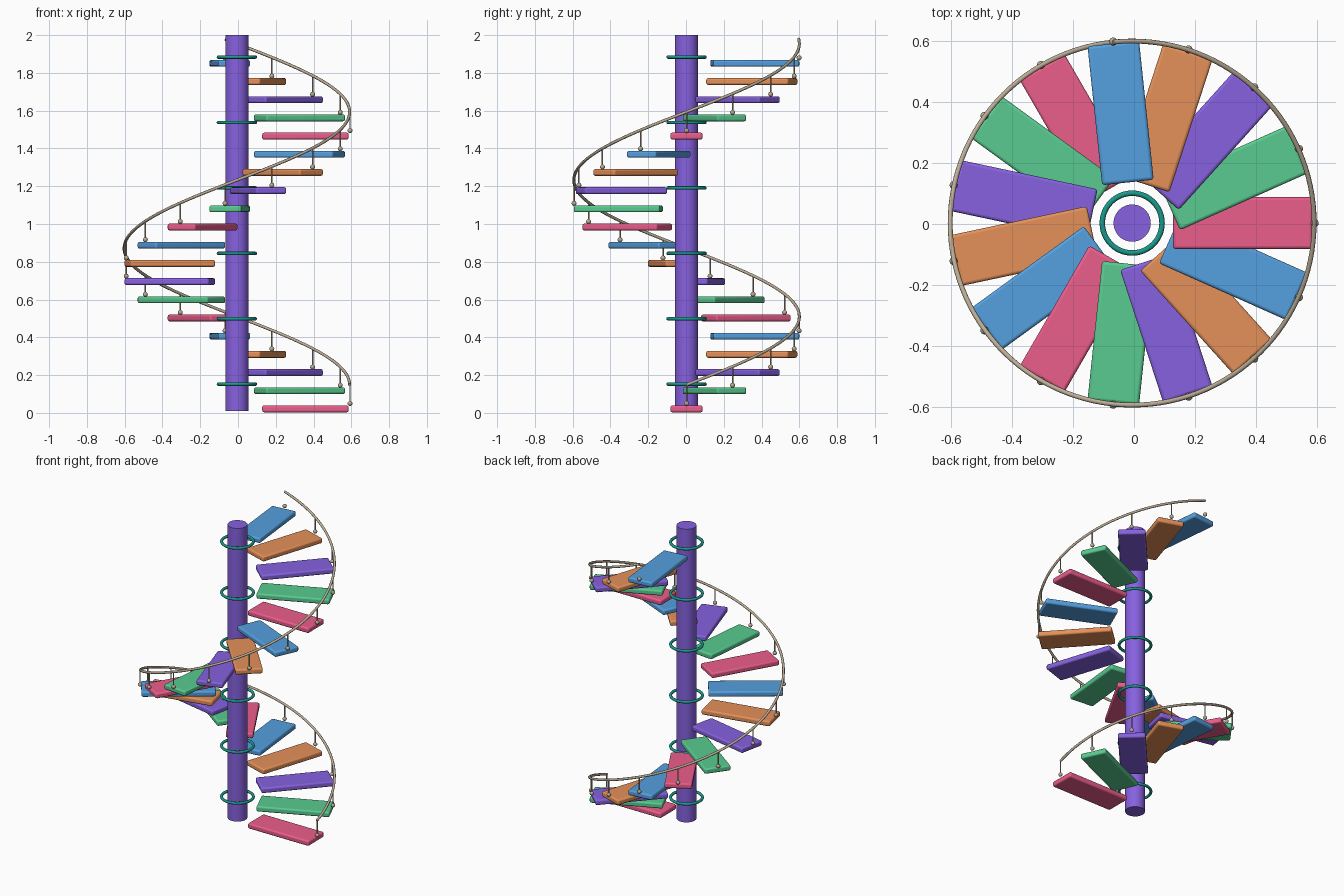
import bpy
from math import radians, cos, sin

if "Cube" in bpy.data.objects:
    bpy.data.objects.remove(bpy.data.objects["Cube"])

CX, CY = -0.006, 0.003      # stair axis
N, TURN, RISE, Z0 = 20, radians(24), 0.0963, 0.021
RAIL_R, RAIL_LIFT = 0.597, 0.128


def material(name, rgb):
    m = bpy.data.materials.new(name)
    m.diffuse_color = (*rgb, 1)
    m.use_nodes = True
    m.node_tree.nodes["Principled BSDF"].inputs["Base Color"].default_value = m.diffuse_color
    return m


tread_mats = [material("pink", (0.83, 0.11, 0.26)), material("green", (0.10, 0.60, 0.28)),
              material("purple", (0.24, 0.12, 0.74)), material("orange", (0.78, 0.28, 0.10)),
              material("blue", (0.09, 0.35, 0.74))]
teal = material("teal", (0.01, 0.32, 0.26))
tan = material("tan", (0.50, 0.42, 0.31))


def finish(name, mat):
    o = bpy.context.object
    o.name = name
    o.data.materials.append(mat)
    bpy.ops.object.shade_smooth_by_angle(angle=radians(40))
    return o


def rod(name, x, y, z_low, z_high, r, sides, mat):
    bpy.ops.mesh.primitive_cylinder_add(vertices=sides, radius=r, depth=z_high - z_low,
                                        location=(x, y, (z_low + z_high) / 2))
    return finish(name, mat)


def on_axis(r, a):
    return CX + r * cos(a), CY + r * sin(a)


# Central column with collar rings
rod("column", CX, CY, 0.01, 2.0, 0.061, 48, tread_mats[2])
for k in range(6):
    bpy.ops.mesh.primitive_torus_add(major_radius=0.098, minor_radius=0.009, major_segments=48,
                                     minor_segments=12, location=(CX, CY, 0.152 + k * 0.3463))
    finish(f"collar_ring_{k}", teal)

# Treads, each with a foot bead and a baluster up to the rail
for i in range(N):
    a, z = i * TURN, Z0 + i * RISE
    bpy.ops.mesh.primitive_cube_add(size=1, location=(*on_axis(0.363, a), z), rotation=(0, 0, a))
    tread = bpy.context.object
    tread.scale = (0.458, 0.17, 0.036)
    bpy.ops.object.transform_apply(location=False, rotation=False, scale=True)
    finish(f"tread_{i}", tread_mats[i % 5])
    bevel = tread.modifiers.new("rounded_edges", "BEVEL")
    bevel.width, bevel.segments = 0.01, 3

    x, y = on_axis(RAIL_R + 0.002, a)
    bpy.ops.mesh.primitive_uv_sphere_add(segments=16, ring_count=10, radius=0.013,
                                         location=(x, y, z + 0.029))
    finish(f"foot_bead_{i}", tan)
    if i < N - 1:
        rod(f"baluster_{i}", x, y, z + 0.02, z + RAIL_LIFT, 0.004, 10, tan)

# Helical handrail
curve = bpy.data.curves.new("handrail", "CURVE")
curve.dimensions = "3D"
curve.bevel_depth, curve.bevel_resolution, curve.use_fill_caps = 0.008, 3, True
steps = (N - 1) * 8
spline = curve.splines.new("POLY")
spline.points.add(steps)
for j, p in enumerate(spline.points):
    t = j / 8
    p.co = (*on_axis(RAIL_R, t * TURN), Z0 + RAIL_LIFT + t * RISE, 1)
spline.use_smooth = True
rail = bpy.data.objects.new("handrail", curve)
rail.data.materials.append(tan)
bpy.context.collection.objects.link(rail)
